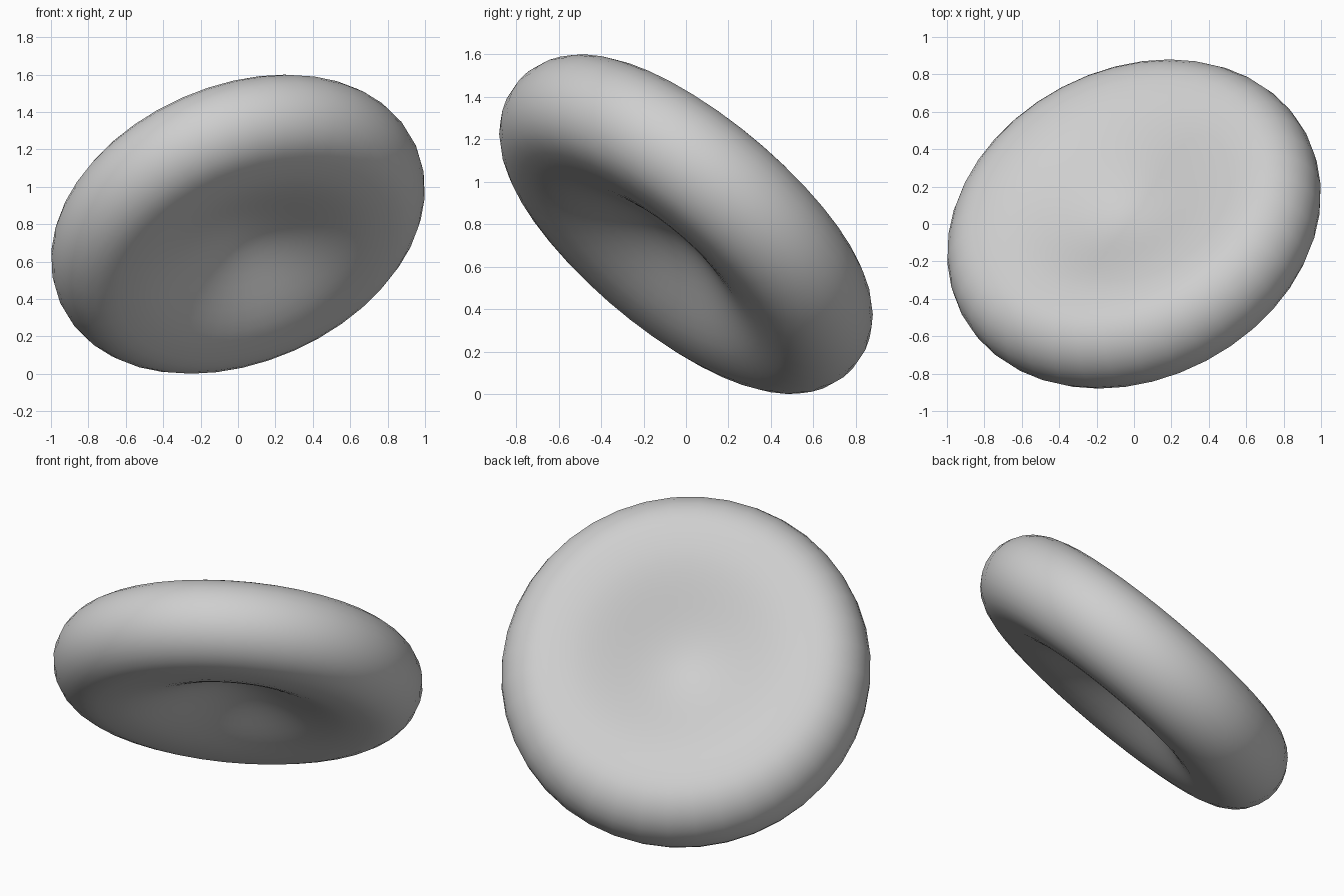
import bpy, bmesh, math
from mathutils import Vector

cube = bpy.data.objects.get("Cube")
if cube:
    bpy.data.objects.remove(cube, do_unlink=True)

RING, TUBE = 0.77, 0.27               # rim crest radius, rim half thickness
DIMPLE = 0.71                         # radius where the dimples begin
UPPER_CORE, LOWER_CORE = 0.1, 0.08    # half thickness at the centre, each side
AXIS = Vector((-0.32, 0.61, 0.725))   # direction the upper dimple faces
SEGMENTS = 40

# Material
grey = bpy.data.materials.new("plain_grey")
grey.use_nodes = True
color = (0.62, 0.62, 0.62, 1)
grey.diffuse_color = color
grey.node_tree.nodes["Principled BSDF"].inputs["Base Color"].default_value = color


def dimple(core):
    """Points (radius, half thickness) from the centre out to the rim crest."""
    points = []
    for i in range(12):
        radius = RING * i / 12
        t = min(radius / DIMPLE, 1)
        points.append((radius, core + (TUBE - core) * t * t * (3 - 2 * t)))
    return points


# Cross-section: upper dimple, round rim, lower dimple
rim = [(RING + TUBE * math.sin(a), TUBE * math.cos(a))
       for a in (math.pi * i / 14 for i in range(15))]
profile = dimple(UPPER_CORE) + rim + [(r, -h) for r, h in reversed(dimple(LOWER_CORE))]

# Biconcave disc: spin the cross-section round its axis
bm = bmesh.new()
verts = [bm.verts.new((r, 0, z)) for r, z in profile]
edges = [bm.edges.new(pair) for pair in zip(verts, verts[1:])]
bmesh.ops.spin(bm, geom=verts + edges, cent=(0, 0, 0), axis=(0, 0, 1),
               angle=math.tau, steps=SEGMENTS, use_duplicate=False)
bmesh.ops.remove_doubles(bm, verts=bm.verts, dist=0.0005)
bmesh.ops.recalc_face_normals(bm, faces=bm.faces)
for face in bm.faces:
    face.smooth = True

mesh = bpy.data.meshes.new("biconcave_disc")
bm.to_mesh(mesh)
bm.free()
mesh.materials.append(grey)

# Tilt the disc and rest it on the ground
disc = bpy.data.objects.new("biconcave_disc", mesh)
bpy.context.collection.objects.link(disc)
disc.rotation_euler = AXIS.to_track_quat('Z', 'Y').to_euler()
disc.location.z = 0.8
